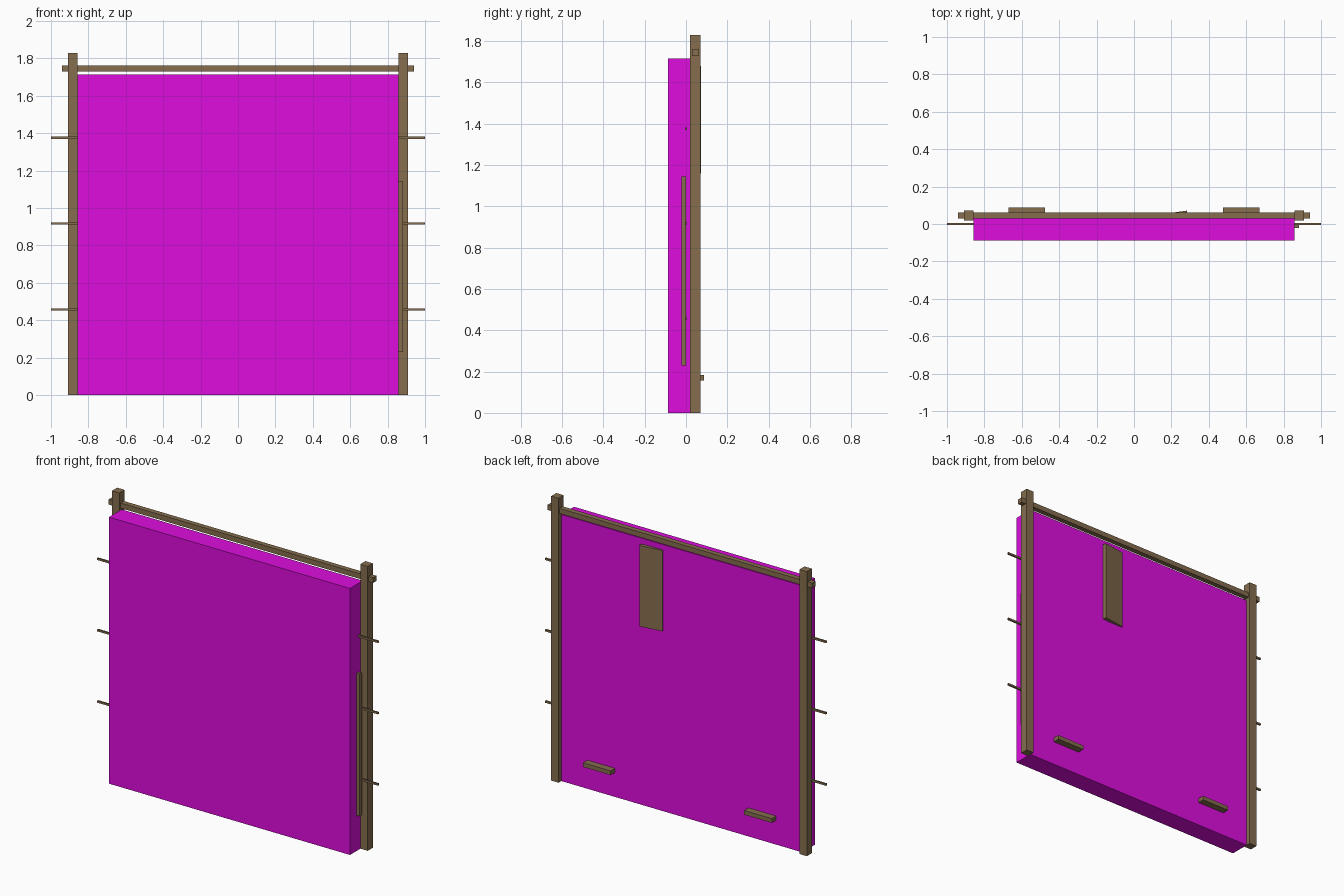
import bpy
import math

if "Cube" in bpy.data.objects:
    bpy.data.objects.remove(bpy.data.objects["Cube"])


def material(name, rgb):
    m = bpy.data.materials.new(name)
    m.diffuse_color = (*rgb, 1.0)
    m.use_nodes = True
    m.node_tree.nodes["Principled BSDF"].inputs["Base Color"].default_value = m.diffuse_color
    return m


MAGENTA = material("magenta", (0.73, 0.004, 0.73))
WOOD = material("brown wood", (0.235, 0.155, 0.078))


def box(name, lo, hi, mat, turn=0.0):
    """Box between two corners, optionally turned about its vertical axis."""
    centre = [(a + b) / 2 for a, b in zip(lo, hi)]
    bpy.ops.mesh.primitive_cube_add(size=1, location=centre)
    ob = bpy.context.object
    ob.name = name
    ob.scale = [b - a for a, b in zip(lo, hi)]
    bpy.ops.object.transform_apply(location=False, rotation=False, scale=True)
    ob.rotation_euler.z = turn
    ob.data.materials.append(mat)
    return ob


# Main slab
box("panel", (-0.858, -0.087, 0.0), (0.858, 0.043, 1.715), MAGENTA)

# Side posts and the low blocks on the back
for side, s in (("left", -1), ("right", 1)):
    x0, x1 = sorted((s * 0.857, s * 0.91))
    box(side + "_post", (x0, 0.019, 0.0), (x1, 0.071, 1.83), WOOD)
    x0, x1 = sorted((s * 0.475, s * 0.672))
    box(side + "_back_block", (x0, 0.035, 0.157), (x1, 0.087, 0.184), WOOD)

# Top crossbar passing through the posts
box("crossbar", (-0.942, 0.029, 1.729), (0.942, 0.062, 1.762), WOOD)

# Thin horizontal rods running through the panel
for i, z in enumerate((0.458, 0.917, 1.376)):
    box(f"rod_{i + 1}", (-1.0, -0.005, z - 0.006), (1.0, 0.006, z + 0.006), WOOD)

# Upright strip on the right edge
box("edge_strip", (0.85, -0.022, 0.23), (0.882, -0.001, 1.145), WOOD)

# Slightly turned plate on the back
box("back_plate", (0.133, 0.038, 1.16), (0.285, 0.061, 1.68), WOOD, math.radians(8))
